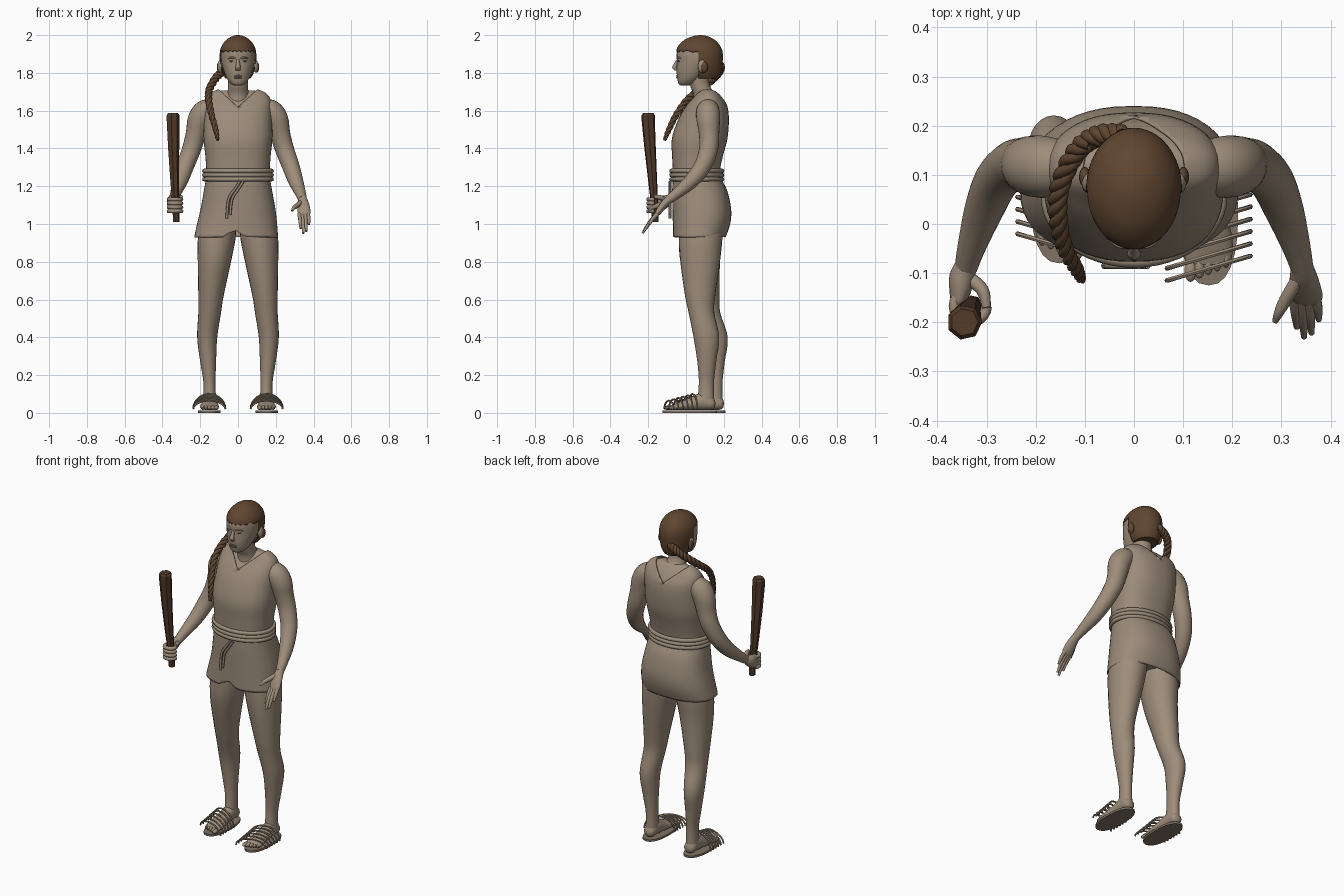
import bpy, bmesh, math
from mathutils import Vector

if "Cube" in bpy.data.objects:
    bpy.data.objects.remove(bpy.data.objects["Cube"])


def material(name, rgb):
    m = bpy.data.materials.new(name)
    m.use_nodes = True
    m.diffuse_color = (*rgb, 1)
    m.node_tree.nodes["Principled BSDF"].inputs["Base Color"].default_value = (*rgb, 1)
    return m


SKIN = material("skin", (.34, .265, .195))
CLOTH = material("cloth", (.33, .26, .195))
LIPS = material("lips", (.24, .17, .13))
HAIR = material("brown hair", (.115, .06, .03))
WOOD = material("dark wood", (.085, .043, .022))
SOLE = material("sandal sole", (.22, .17, .125))
EYE = material("eye", (.12, .1, .08))
X, Y, Z = Vector((1, 0, 0)), Vector((0, 1, 0)), Vector((0, 0, 1))


def resample(points, steps):
    """Smooth curve through the points, carrying the radii along."""
    out = []
    for i in range(len(points) - 1):
        a, b = points[max(i - 1, 0)], points[i]
        c, d = points[i + 1], points[min(i + 2, len(points) - 1)]
        for k in range(steps):
            t = k / steps
            out.append(tuple(q + t / 2 * (r - p + t * (2 * p - 5 * q + 4 * r - s + t * (3 * (q - r) + s - p)))
                             for p, q, r, s in zip(a, b, c, d)))
    return out + [tuple(points[-1])]


def loft(name, points, mat, sides=24, steps=4, ref=None, square=1.0, caps=True, smooth=True, closed=False, edit=None):
    """Skin (x, y, z, width, depth) rings: level when ref is None, else across the path."""
    points = [tuple(p) + (p[3],) if len(p) == 4 else tuple(p) for p in points]
    rings = resample(points, steps) if steps > 1 else points
    bm = bmesh.new()
    loops = []
    for i, r in enumerate(rings):
        u, v = X, Y
        if ref is not None:
            before = rings[i - 1] if closed else rings[max(i - 1, 0)]
            after = rings[(i + 1) % len(rings)] if closed else rings[min(i + 1, len(rings) - 1)]
            along = (Vector(after[:3]) - Vector(before[:3])).normalized()
            u = along.cross(ref).normalized()
            v = along.cross(u)
        ring = []
        for k in range(sides):
            a = math.tau * k / sides
            c, s = (math.copysign(abs(f) ** square, f) for f in (math.cos(a), math.sin(a)))
            ring.append(bm.verts.new(Vector(r[:3]) + u * c * r[3] + v * s * r[4]))
        loops.append(ring)
    for p, q in zip(loops, loops[1:] + loops[:1] if closed else loops[1:]):
        for k in range(sides):
            j = (k + 1) % sides
            bm.faces.new((p[k], p[j], q[j], q[k]))
    if caps and not closed:
        bm.faces.new(loops[0])
        bm.faces.new(loops[-1])
    if edit:
        edit(bm)
    bmesh.ops.recalc_face_normals(bm, faces=bm.faces)
    me = bpy.data.meshes.new(name)
    bm.to_mesh(me)
    bm.free()
    if smooth:
        me.shade_smooth()
        me.set_sharp_from_angle(angle=math.radians(50))
    me.materials.append(mat)
    ob = bpy.data.objects.new(name, me)
    bpy.context.collection.objects.link(ob)
    return ob


def ball(name, centre, size, mat):
    x, y, z = centre
    rings = [(x, y, z - size[2] * math.cos(a), size[0] * math.sin(a), size[1] * math.sin(a))
             for a in (math.pi * (k + .05) / 10.1 for k in range(11))]
    return loft(name, rings, mat, sides=16, steps=1)


def cut(bm, point, normal):
    bmesh.ops.bisect_plane(bm, geom=bm.verts[:] + bm.edges[:] + bm.faces[:], plane_co=point, plane_no=normal)


def drop_faces(bm, rule):
    gone = [f for f in bm.faces if rule(f.calc_center_median())]
    bmesh.ops.delete(bm, geom=gone, context="FACES")


# Tunic with a V neck front and back, and a notched hem
TORSO = [(-.01, .07, .93, .222, .14), (-.005, .082, 1.0, .212, .152), (0, .084, 1.08, .198, .155),
         (0, .072, 1.18, .18, .145), (0, .055, 1.26, .168, .125), (0, .06, 1.35, .172, .133),
         (0, .072, 1.45, .182, .147), (0, .092, 1.55, .18, .135), (0, .108, 1.62, .178, .112),
         (0, .115, 1.665, .17, .082), (0, .115, 1.695, .145, .06), (0, .112, 1.715, .1, .04)]


def tailor(bm):
    for s in (-1, 1):
        cut(bm, (0, 0, 1.62), (-.9 * s, 0, 1))
    drop_faces(bm, lambda c: c.z > 1.62 + .9 * abs(c.x))
    for v in bm.verts:
        if v.co.z < 1 and v.co.y < 0:
            v.co.z += .04 * max(0, 1 - abs(v.co.x + .02) / .06)


tunic = loft("tunic", TORSO, CLOTH, sides=48, square=.85, caps=False, edit=tailor)
thick = tunic.modifiers.new("thickness", "SOLIDIFY")
thick.thickness = .006
loft("upper_chest", [(x, y, z - .008, w - .012, d - .012) for x, y, z, w, d in TORSO[6:]], SKIN, square=.85)
loft("hips", [(x, y, z + .04, w - .03, d - .03) for x, y, z, w, d in TORSO[:3]], SKIN)

# Rope belt in three turns with two hanging ends
for i in range(3):
    turn = [(.178 * math.cos(a), .057 + .134 * math.sin(a), 1.237 + .022 * i, .012)
            for a in (math.tau * k / 48 for k in range(48))]
    loft("belt_turn", turn, CLOTH, sides=8, steps=1, ref=Z, closed=True)
for dx in (0, .018):
    loft("belt_end", [(.01 + dx, -.085, 1.225, .007), (-.02 + dx, -.085, 1.18, .007), (-.05 + dx, -.085, 1.13, .007),
                      (-.06 + dx, -.085, 1.03 + dx, .007)], CLOTH, sides=8, ref=Y)

# Neck and head
loft("neck", [(0, .11, 1.6, .075), (0, .1, 1.68, .06), (0, .075, 1.73, .052), (0, .065, 1.8, .055)], SKIN)
loft("head", [(0, -.005, 1.733, .018, .02), (0, .003, 1.742, .038, .042), (0, .018, 1.77, .059, .064),
              (0, .038, 1.81, .075, .088), (0, .058, 1.86, .088, .106), (0, .067, 1.91, .089, .115),
              (0, .072, 1.95, .076, .097), (0, .075, 1.98, .045, .06)], SKIN, sides=32, square=.95)
loft("nose", [(0, -.042, 1.872, .008), (0, -.053, 1.85, .01), (0, -.06, 1.83, .014, .013),
              (0, -.052, 1.813, .012, .008)], SKIN, sides=12)
for z in (1.774, 1.784):
    ball("lip", (0, -.042, z), (.022, .011, .005), LIPS)
for s in (-1, 1):
    ball("eye", (.033 * s, -.035, 1.862), (.013, .009, .005), EYE)
    loft("brow", [(.014 * s, -.047, 1.876, .004), (.033 * s, -.043, 1.882, .005), (.054 * s, -.027, 1.876, .003)],
         SKIN, sides=8, ref=Z)
    ball("ear", (.094 * s, .085, 1.835), (.013, .022, .034), SKIN)
    ball("ear_lock", (.1 * s, .096, 1.83), (.012, .02, .028), HAIR)


# Cropped hair cap with a scalloped fringe
def trim(bm):
    for point, normal in (((0, 0, 1.915), Z), ((0, .065, 0), Y)):
        cut(bm, point, normal)
    drop_faces(bm, lambda c: c.z < 1.915 and c.y < .065)
    for v in bm.verts:
        if abs(v.co.z - 1.915) < .001 and v.co.y < .065:
            v.co.z += .006 * math.sin(v.co.x * 260)


cap = loft("hair_cap", [(0, .09, 1.77, .066, .08), (0, .08, 1.8, .083, .104), (0, .073, 1.85, .095, .12),
                        (0, .071, 1.9, .097, .124), (0, .07, 1.94, .088, .113), (0, .072, 1.975, .062, .08),
                        (0, .075, 1.995, .028, .036), (0, .075, 2.0, .005)], HAIR, sides=64, edit=trim)
cap.modifiers.new("thickness", "SOLIDIFY").thickness = .006

# Twisted braid over the right shoulder
braid = resample([(-.02, .18, 1.84, .022), (-.07, .18, 1.815, .021), (-.115, .15, 1.775, .02), (-.15, .08, 1.715, .019),
                  (-.155, .01, 1.66, .018), (-.14, -.05, 1.58, .016), (-.118, -.09, 1.5, .014),
                  (-.107, -.113, 1.445, .009)], 18)
for strand in range(3):
    path = []
    for i, (x, y, z, r) in enumerate(braid):
        along = Vector(braid[min(i + 1, len(braid) - 1)][:3]) - Vector(braid[max(i - 1, 0)][:3])
        u = along.cross(X).normalized()
        v = along.cross(u).normalized()
        a = i * .33 + strand * math.tau / 3
        path.append((*(Vector((x, y, z)) + (u * math.cos(a) + v * math.sin(a)) * r * .5), r * .62))
    loft("braid_strand", path, HAIR, sides=8, steps=1, ref=X)

for s in (-1, 1):
    # Arms
    loft("arm", [(.13 * s, .118, 1.615, .05), (.175 * s, .116, 1.595, .062), (.205 * s, .118, 1.55, .062),
                 (.222 * s, .122, 1.48, .054), (.245 * s, .12, 1.4, .05), (.278 * s, .09, 1.31, .046),
                 (.305 * s, .03, 1.23, .04), (.33 * s, -.045, 1.165, .029), (.342 * s, -.09, 1.13, .023)], SKIN, ref=Y)
    # Legs: the left one stands a little ahead
    back = .045 if s < 0 else 0
    loft("leg", [(.1 * s, .08, 1.02, .09, .11), (.112 * s, .078, .93, .1, .115), (.125 * s, .075, .8, .088, .105),
                 (.143 * s, .075 + back / 2, .62, .067, .08), (.15 * s, .082 + back * .7, .53, .06, .068),
                 (.163 * s, .108 + back, .4, .053, .068), (.158 * s, .11 + back, .27, .042, .05),
                 (.151 * s, .108 + back, .16, .032, .04), (.15 * s, .105 + back, .06, .034, .045)], SKIN)
    # Feet, toes and rope sandals
    loft("foot", [(.15 * s, .155 + back, .042, .012), (.15 * s, .14 + back, .045, .032, .03),
                  (.15 * s, .09 + back, .06, .036, .045), (.15 * s, .03 + back, .048, .04, .034),
                  (.151 * s, -.04 + back, .034, .05, .02), (.151 * s, -.08 + back, .026, .046, .012)],
         SKIN, ref=Z)
    for t in range(5):
        ball("toe", ((.115 + .018 * t) * s, -.094 + .007 * t + back, .027), (.0125 - t * .001, .024, .012), SKIN)
    loft("sandal_sole", [(.152 * s, .02 + back, z, .06, .145) for z in (0, .012)], SOLE, steps=1, square=.85)
    for i in range(6):
        arc = [((.152 + .085 * math.cos(a)) * s, -.09 + .025 * i + back + .025 * math.cos(a),
                .02 + (.045 + .007 * i) * math.sin(a), .005) for a in (math.pi * k / 14 for k in range(15))]
        loft("sandal_strap", arc, CLOTH, sides=6, steps=1, ref=Y)

# Open left hand
loft("left_palm", [(.342, -.085, 1.135, .022), (.346, -.115, 1.105, .03, .02), (.35, -.145, 1.065, .034, .016),
                   (.352, -.158, 1.045, .028, .01)], SKIN, ref=Y)
for i in range(4):
    x = .325 + .015 * i
    reach = (.06, .08, .072, .045)[i]
    loft("left_finger", [(x, -.15, 1.055, .011), (x + .004, -.15 - reach * .55, 1.055 - reach * .6, .01),
                         (x + .006, -.15 - reach, 1.055 - reach * 1.3, .006)], SKIN, sides=10, ref=X)
loft("left_thumb", [(.335, -.11, 1.115, .014), (.308, -.155, 1.095, .013), (.295, -.18, 1.085, .01),
                    (.287, -.198, 1.07, .006)], SKIN, sides=10, ref=Z)

# Right fist closed round the club
loft("right_palm", [(-.342, -.085, 1.135, .022), (-.35, -.11, 1.12, .026, .034), (-.355, -.145, 1.105, .02, .04),
                    (-.36, -.165, 1.1, .012, .034)], SKIN, ref=Z)
for i in range(4):
    curl = [(-.333 + .033 * math.cos(a), -.167 + .032 * math.sin(a), 1.068 + .021 * i, .011)
            for a in (math.pi * (.8 + k * .1) for k in range(13))]
    loft("right_finger", curl, SKIN, sides=10, steps=1, ref=Z)
loft("right_thumb", [(-.335, -.11, 1.125, .014), (-.308, -.135, 1.14, .013), (-.3, -.17, 1.145, .009)],
     SKIN, sides=10, ref=Z)

# Faceted wooden club
loft("club", [(-.328, -.163, 1.01, .018), (-.33, -.166, 1.1, .019), (-.336, -.176, 1.22, .024),
              (-.342, -.19, 1.4, .031), (-.345, -.2, 1.55, .036), (-.345, -.2, 1.575, .036), (-.345, -.2, 1.587, .028)],
     WOOD, sides=7, steps=1, smooth=False)
